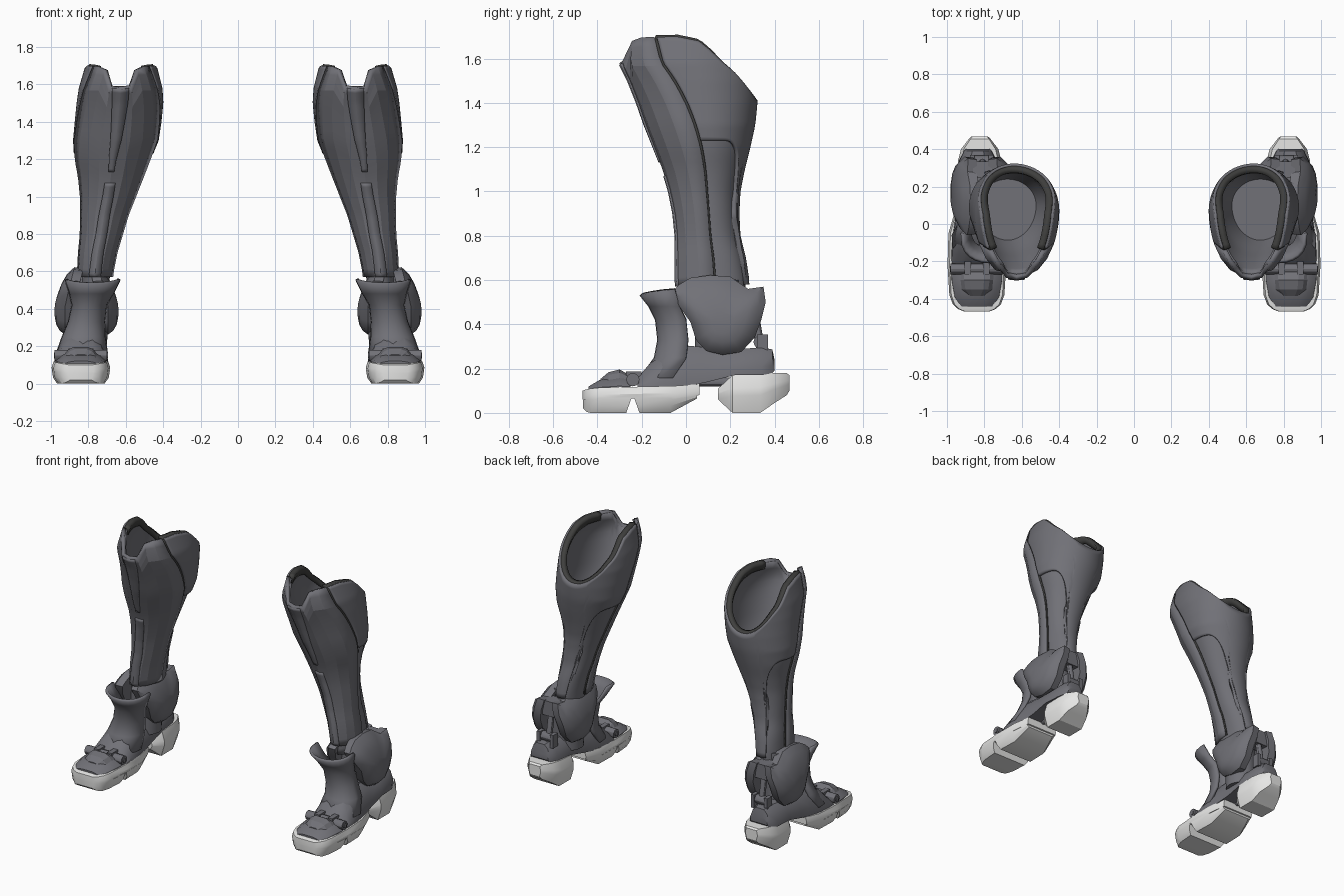
import bpy, bmesh
from math import sin, cos, radians, pi
from mathutils import Vector

if "Cube" in bpy.data.objects:
    bpy.data.objects.remove(bpy.data.objects["Cube"], do_unlink=True)


def material(name, color):
    m = bpy.data.materials.new(name)
    m.use_nodes = True
    m.diffuse_color = color
    m.node_tree.nodes["Principled BSDF"].inputs["Base Color"].default_value = color
    return m


ARMOUR = material("slate grey", (0.165, 0.165, 0.185, 1))
RUBBER = material("dark rubber", (0.05, 0.05, 0.048, 1))
SOLE = material("pale grey", (0.8, 0.8, 0.79, 1))


def skin(name, rings, mat, closed=True, caps=True, sharp=30, thick=0):
    """Join equal rings of points into a surface, mirrored to the other boot."""
    n = len(rings[0])
    verts = [p for r in rings for p in r]
    faces = []
    for i in range(len(rings) - 1):
        for j in range(n if closed else n - 1):
            k = (j + 1) % n
            faces.append((i*n + j, i*n + k, i*n + n + k, i*n + n + j))
    if caps:
        faces += [tuple(range(n)), tuple(range(len(verts) - n, len(verts)))]
    me = bpy.data.meshes.new(name)
    me.from_pydata(verts, [], faces)
    if caps:
        bm = bmesh.new()
        bm.from_mesh(me)
        bmesh.ops.recalc_face_normals(bm, faces=bm.faces)
        bm.to_mesh(me)
        bm.free()
    me.materials.append(mat)
    me.shade_smooth()
    me.set_sharp_from_angle(angle=radians(sharp))
    ob = bpy.data.objects.new(name, me)
    bpy.context.collection.objects.link(ob)
    if thick:
        s = ob.modifiers.new("thickness", 'SOLIDIFY')
        s.thickness, s.offset = thick, -1
    ob.modifiers.new("other boot", 'MIRROR').use_mirror_merge = False
    return ob


def lookup(table, t):
    """Linear interpolation in rows of (key, values...)."""
    t = min(max(t, table[0][0]), table[-1][0])
    for a, b in zip(table, table[1:]):
        if t <= b[0]:
            f = (t - a[0]) / (b[0] - a[0])
            return [p + (q - p) * f for p, q in zip(a[1:], b[1:])]


# Leg shape: height, inner x, outer x, front y, back y
LEG = [(.5, .68, .86, -.03, .28), (.6, .67, .855, -.04, .28), (.7, .65, .85, -.04, .265),
       (.8, .62, .84, -.04, .24), (.9, .59, .84, -.05, .235), (1, .55, .84, -.07, .24),
       (1.1, .51, .85, -.1, .26), (1.2, .47, .87, -.14, .285), (1.3, .43, .876, -.18, .307),
       (1.4, .415, .867, -.215, .317), (1.5, .405, .857, -.255, .32),
       (1.58, .41, .845, -.295, .32), (1.7, .44, .81, -.27, .32)]
# Top edge: front-to-back position, height
TOP = [(-1, 1.58), (-.96, 1.59), (-.88, 1.695), (-.3, 1.7), (0, 1.68), (.2, 1.64),
       (.6, 1.54), (1, 1.41)]


def top(a):
    return lookup(TOP, sin(radians(a)))[0]


def leg_point(a, z, out=0):
    xi, xo, yf, yb = lookup(LEG, z)
    cy = yf + .56 * (yb - yf)
    c, s = cos(radians(a)), sin(radians(a))
    depth = yb - cy if s > 0 else cy - yf
    return ((xi + xo)/2 + ((xo - xi)/2 + out) * c, cy + (depth + out) * s, z)


def leg_patch(name, a0, a1, low, high, out, thick, mat, cols, rows=26, sharp=30, closed=False):
    """Shell lying on the leg; angle limits depend on height, heights on angle."""
    rings = []
    for i in range(rows + 1):
        f = i / rows
        ring = []
        for j in range(cols if closed else cols + 1):
            z = .56 + f * 1.14
            for _ in range(4):
                a = a0(z) + (a1(z) - a0(z)) * j / cols
                z = low(a) + f * (high(a) - low(a))
            ring.append(leg_point(a, z, out))
        rings.append(ring)
    return skin(name, rings, mat, closed, False, sharp, thick)


def seam(z):
    return 3 + 34 * (max(0, z - .9) / .8) ** 2


def arch(a):
    f = min(max((abs(a - 90) - 24) / 48, 0), 1)
    return .58 + .65 * (1 - (1 - f) ** 3) ** .4


def flat(z):
    return lambda a: z


# Shin and calf
leg_patch("leg_core", flat(0), flat(360), flat(.5), lambda a: top(a) - .012, -.012, .02,
          ARMOUR, 48, closed=True)
skin("leg_floor", [[leg_point(a, z, -.02) for a in range(0, 360, 15)] for z in (1.1, 1.15)], ARMOUR)
leg_patch("shin_plate", lambda z: 181 + seam(z), lambda z: 359 - seam(z), flat(.57), top,
          .006, .025, ARMOUR, 8, sharp=9)
leg_patch("calf_shell", lambda z: 2 - seam(z), lambda z: 178 + seam(z), arch, top,
          .006, .022, ARMOUR, 90)
for side, b, sg in (("outer", 0, -1), ("inner", 180, 1)):
    leg_patch(side + "_seam", lambda z: b + sg*seam(z) - 2, lambda z: b + sg*seam(z) + 2,
              flat(.57), lambda a: top(a) - .01, -.004, .01, RUBBER, 2)
leg_patch("cuff_rim", flat(-38), flat(218), lambda a: top(a) - .04, lambda a: top(a) + .008,
          -.008, .036, RUBBER, 50, rows=2)
leg_patch("shin_ridge_upper", lambda z: 266 - 16*max(0, z - 1.1), lambda z: 274 + 16*max(0, z - 1.1),
          flat(1.13), lambda a: top(a) - .01, .012, .016, ARMOUR, 2, sharp=9)
leg_patch("shin_ridge_lower", lambda z: 252 + 18*max(0, z - .6), lambda z: 288 - 18*max(0, z - .6),
          flat(.57), flat(1.07), .012, .016, ARMOUR, 2, sharp=9)

# Ankle plates, inner and outer
PLATE = [(-.06, .55), (-.03, .58), (.02, .61), (.11, .622), (.2, .615), (.28, .56), (.35, .57),
         (.36, .5), (.34, .42), (.31, .34), (.25, .275), (.165, .262), (.09, .28), (.045, .33),
         (.02, .41), (-.03, .48)]
for name, flip in (("ankle_plate_outer", False), ("ankle_plate_inner", True)):
    rings = []
    for x, s in ((.875, .97), (.925, 1), (.955, .84), (.972, .6), (.98, .3)):
        ring = []
        for y, z in PLATE:
            py, pz = .16 + (y - .16) * s, .4 + (z - .4) * s
            px = x - .25 * max(0, pz - .42)
            ring.append((1.62 - px if flip else px, py, pz))
        rings.append(ring)
    skin(name, rings, ARMOUR, sharp=35)


def rod(name, p, q, r, mat, sides=12):
    p, q = Vector(p), Vector(q)
    turn = (q - p).to_track_quat('Z', 'Y')
    circle = [turn @ Vector((r * cos(2*pi*i/sides), r * sin(2*pi*i/sides), 0)) for i in range(sides)]
    return skin(name, [[c + e for c in circle] for e in (p, q)], mat)


def box(name, c, size, mat):
    x, y, z = (s / 2 for s in size)
    rings = [[(c[0] + i*x, c[1] + j*y, c[2] + k*z) for i, j in ((-1, -1), (1, -1), (1, 1), (-1, 1))]
             for k in (-1, 1)]
    return skin(name, rings, mat)


# Rear ankle mechanism
rod("ankle_core", (.8, .14, .2), (.79, .14, .6), .1, ARMOUR, 20)
box("tendon_bracket", (.81, .29, .51), (.1, .09, .1), ARMOUR)
rod("tendon_piston", (.81, .34, .27), (.81, .3, .5), .02, ARMOUR)
rod("tendon_pivot", (.77, .335, .32), (.87, .335, .32), .03, ARMOUR)
for x in (.765, .865):
    box("tendon_lug", (x, .345, .31), (.025, .05, .09), ARMOUR)


def long_loft(name, rows, section, mat, cx=.84, sharp=30, skew=(0, 0)):
    """Loft along y from rows of (y, half width, bottom, top)."""
    rings = []
    for i, (y, w, b, t) in enumerate(rows):
        k = skew[0] if i == 0 else skew[1] if i == len(rows) - 1 else 0
        half = [(w * fx, y + k * (1 - fz), b + (t - b) * fz) for fx, fz in section]
        rings.append([(cx + x, v, z) for x, v, z in half] +
                     [(cx - x, v, z) for x, v, z in reversed(half)])
    return skin(name, rings, mat, sharp=sharp)


BLOCK = [(.8, 0), (1, .45), (1, .65), (.85, 1)]
TREAD = [(.82, 0), (.96, .45), (1, 1)]
BAND = [(.97, 0), (1, .4), (.93, 1)]
ROUND = [(1, 0), (.97, .3), (.72, .75), (.4, .97)]

# Sole and heel
long_loft("sole_band", [(-.467, .07, .06, .1), (-.455, .1, .06, .105), (-.43, .128, .06, .11),
                        (-.38, .147, .06, .115), (-.22, .157, .065, .118),
                        (-.05, .152, .065, .122), (.06, .12, .08, .13)], BAND, SOLE)
long_loft("toe_tread", [(-.465, .068, .02, .07), (-.45, .1, .005, .07), (-.43, .125, 0, .07),
                        (-.38, .145, 0, .07), (-.245, .155, 0, .07)], TREAD, SOLE, skew=(0, -.025))
long_loft("ball_tread", [(-.235, .155, 0, .07), (-.07, .15, 0, .07), (.05, .12, .065, .08)],
          TREAD, SOLE, skew=(.025, 0))
long_loft("heel_block", [(.145, .07, .06, .11), (.21, .117, 0, .17), (.335, .117, 0, .178),
                         (.4, .1, .045, .18), (.455, .058, .08, .18), (.467, .045, .1, .17)],
          BLOCK, SOLE, cx=.825)

# Foot upper
long_loft("toe_cap", [(-.44, .09, .1, .12), (-.39, .122, .1, .15), (-.3, .138, .1, .17),
                      (-.25, .14, .1, .16)], ROUND, ARMOUR)
long_loft("toe_guard", [(-.385, .05, .13, .155), (-.35, .085, .13, .185), (-.3, .095, .13, .198),
                        (-.25, .1, .13, .17)], ROUND, ARMOUR, sharp=15)
long_loft("foot_body", [(-.22, .142, .1, .16), (-.16, .142, .1, .23), (-.08, .138, .11, .28),
                        (0, .125, .12, .31), (.1, .112, .14, .3), (.22, .108, .17, .29),
                        (.34, .1, .17, .3), (.39, .075, .18, .29), (.4, .065, .19, .24)],
          ROUND, ARMOUR, cx=.835)
rod("toe_hinge", (.7, -.24, .15), (.98, -.24, .15), .03, ARMOUR)
rod("toe_hinge_pin", (.695, -.24, .15), (.985, -.24, .15), .016, ARMOUR)
for x in (.79, .89):
    box("hinge_knuckle", (x, -.235, .16), (.035, .07, .055), ARMOUR)
rod("arch_strut", (.83, .0, .14), (.83, .22, .14), .02, ARMOUR)

# Flared collar in front of the ankle: height, centre x, half width, front y, back y
COLLAR = [(.16, .835, .14, -.21, -.06), (.25, .825, .118, -.145, .0), (.33, .81, .1, -.13, .01),
          (.42, .795, .095, -.14, .0), (.48, .783, .12, -.17, -.03), (.53, .777, .15, -.21, -.05)]
rings = []
for z, cx, w, yf, yb in COLLAR:
    rings.append([(cx + w * sin(t), yb + (yf - yb) * max(cos(t), 0) ** .7,
                   z + (.025 * (1 - cos(t)) if z > .5 else 0))
                  for t in (radians(a) for a in range(-90, 91, 15))])
skin("ankle_collar", rings, ARMOUR, closed=False, caps=False, thick=.018)
